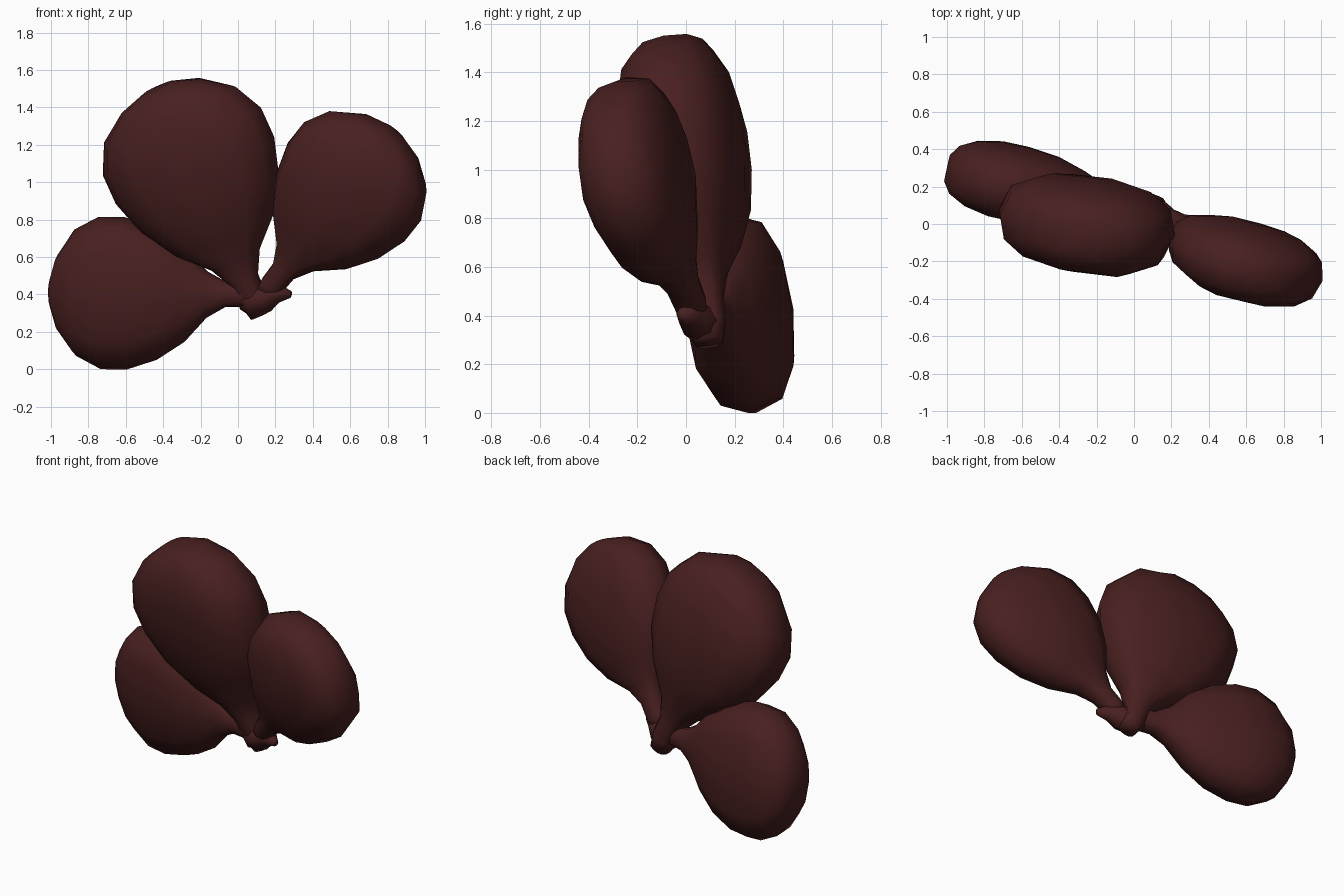
import bpy, bmesh, math
from mathutils import Vector

if "Cube" in bpy.data.objects:
    bpy.data.objects.remove(bpy.data.objects["Cube"])

mat = bpy.data.materials.new("dark maroon")
mat.diffuse_color = (0.066, 0.014, 0.014, 1)
mat.use_nodes = True
mat.node_tree.nodes["Principled BSDF"].inputs["Base Color"].default_value = mat.diffuse_color


def loft(name, rings):
    """Skin a list of rings and cap both ends."""
    bm = bmesh.new()
    loops = [[bm.verts.new(p) for p in ring] for ring in rings]
    n = len(loops[0])
    for lo, hi in zip(loops, loops[1:]):
        for i in range(n):
            bm.faces.new((lo[i], lo[(i + 1) % n], hi[(i + 1) % n], hi[i]))
    bm.faces.new(loops[0][::-1])
    bm.faces.new(loops[-1])
    bmesh.ops.recalc_face_normals(bm, faces=bm.faces)
    me = bpy.data.meshes.new(name)
    bm.to_mesh(me)
    bm.free()
    me.materials.append(mat)
    ob = bpy.data.objects.new(name, me)
    bpy.context.collection.objects.link(ob)
    for p in me.polygons:
        p.use_smooth = True
    return ob


def oval(c, u, v, ru, rv, n=12, e=0.8):
    """Slightly squared oval ring around c."""
    pts = []
    for i in range(n):
        a = 2 * math.pi * i / n
        cu, sv = math.cos(a), math.sin(a)
        pts.append(c + u * ru * math.copysign(abs(cu) ** e, cu)
                   + v * rv * math.copysign(abs(sv) ** e, sv))
    return pts


# teardrop profile with neck: position along lobe, width factor, thickness factor
PROFILE = [(-.10, .12, .24), (-.03, .16, .33), (.07, .17, .35), (.17, .31, .46),
           (.29, .63, .70), (.44, .87, .92), (.60, 1.0, 1.0), (.74, 1.0, 1.0),
           (.87, .83, .88), (.96, .50, .66), (1.0, .18, .36)]


def lobe(name, base, far, half_width, half_thick, sx, sz):
    """Padded teardrop lying in the plane y = sx*x + sz*z through its base."""
    base = Vector(base)
    dx, dz = far[0] - base.x, far[1] - base.z
    axis = Vector((dx, sx * dx + sz * dz, dz))
    normal = Vector((-sx, 1, -sz)).normalized()
    side = axis.cross(normal).normalized()
    loft(name, [oval(base + axis * t, side, normal, w * half_width, d * half_thick)
                for t, w, d in PROFILE])


def tube(name, path):
    """Short stem through (x, y, z, radius) points."""
    pts = [Vector(p[:3]) for p in path]
    rings = []
    for i, p in enumerate(pts):
        d = (pts[min(i + 1, len(pts) - 1)] - pts[max(i - 1, 0)]).normalized()
        u = d.cross(Vector((0, 1, 0))).normalized()
        rings.append(oval(p, u, d.cross(u), path[i][3], path[i][3], 8, 1))
    loft(name, rings)


# three padded lobes fanned around the hub, each with its own neck
lobe("centre_lobe", (.07, .08, .40), (-.43, 1.505), .47, .245, -.15, -.185)
lobe("right_lobe", (.20, .01, .47), (.83, 1.265), .41, .20, -.28, -.19)
lobe("left_lobe", (.00, .08, .40), (-1.0, .41), .41, .20, -.22, -.12)

# hub joining the necks
tube("hub", [(.02, .09, .37, .05), (.07, .08, .36, .085), (.15, .04, .38, .075),
             (.21, .01, .41, .055), (.28, -.02, .40, .02)])
